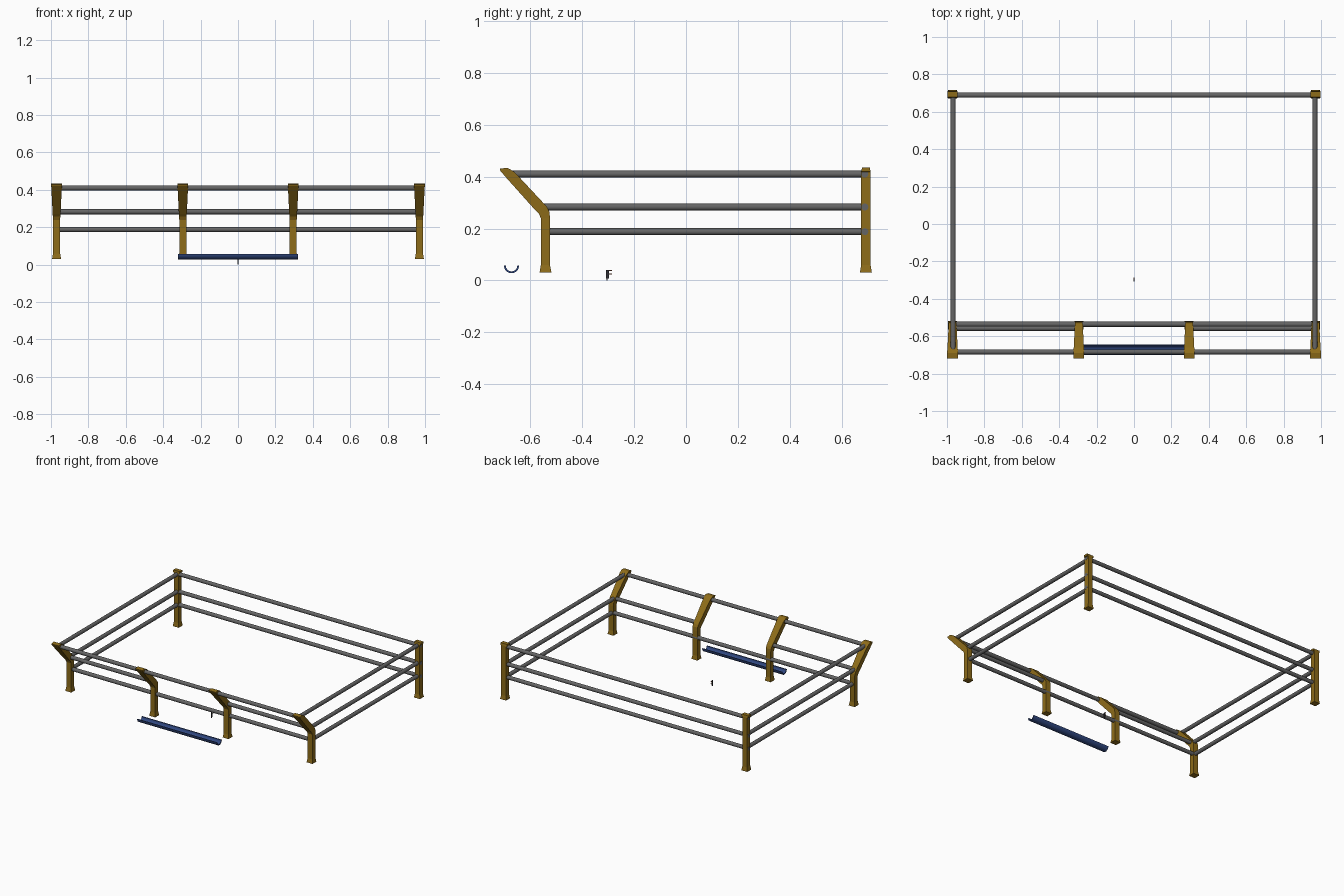
import bpy, bmesh, math
from mathutils import Vector

if "Cube" in bpy.data.objects:
    bpy.data.objects.remove(bpy.data.objects["Cube"])


def material(name, rgb):
    m = bpy.data.materials.new(name)
    m.diffuse_color = (*rgb, 1)
    m.use_nodes = True
    m.node_tree.nodes["Principled BSDF"].inputs["Base Color"].default_value = m.diffuse_color
    return m


OCHRE = material("ochre_paint", (0.27, 0.15, 0.01))
STEEL = material("steel", (0.13, 0.13, 0.13))
BLUE = material("blue_plastic", (0.03, 0.065, 0.22))
DARK = material("dark_metal", (0.03, 0.03, 0.035))
RED = material("copper", (0.35, 0.12, 0.06))


def finish(name, bm, mat, smooth=False):
    bmesh.ops.recalc_face_normals(bm, faces=bm.faces)
    me = bpy.data.meshes.new(name)
    bm.to_mesh(me)
    bm.free()
    me.materials.append(mat)
    ob = bpy.data.objects.new(name, me)
    bpy.context.collection.objects.link(ob)
    if smooth:
        bpy.ops.object.select_all(action='DESELECT')
        ob.select_set(True)
        bpy.context.view_layer.objects.active = ob
        bpy.ops.object.shade_smooth_by_angle(angle=math.radians(40))
    return ob


def loft(name, rings, mat):
    bm = bmesh.new()
    loops = [[bm.verts.new(p) for p in r] for r in rings]
    n = len(loops[0])
    for a, b in zip(loops, loops[1:]):
        for i in range(n):
            j = (i + 1) % n
            bm.faces.new((a[i], a[j], b[j], b[i]))
    bm.faces.new(loops[0])
    bm.faces.new(loops[-1])
    return finish(name, bm, mat)


def post(name, x, sections):
    # each section: front (y, z), back (y, z), half width
    loft(name, [[(x - w, *f), (x + w, *f), (x + w, *b), (x - w, *b)]
                for f, b, w in sections], OCHRE)


def rail(name, a, b, r=0.0135):
    a, b = Vector(a), Vector(b)
    bm = bmesh.new()
    bmesh.ops.create_cone(bm, cap_ends=True, segments=16, radius1=r, radius2=r,
                          depth=(b - a).length)
    q = (b - a).to_track_quat('Z', 'Y')
    for v in bm.verts:
        v.co = q @ v.co + (a + b) / 2
    finish(name, bm, STEEL, True)


def box(name, c, s, mat):
    bm = bmesh.new()
    bmesh.ops.create_cube(bm, size=1)
    for v in bm.verts:
        v.co = Vector(c) + Vector(v.co[i] * s[i] for i in range(3))
    finish(name, bm, mat)


# straight back posts and cranked front posts
back = [((0.693 - d, z), (0.693 + d, z), w) for z, d, w in
        [(0.03, 0.023, 0.024), (0.06, 0.018, 0.019), (0.418, 0.018, 0.019),
         (0.42, 0.018, 0.026), (0.435, 0.015, 0.026)]]
front = [((-0.564, 0.03), (-0.518, 0.03), 0.024),
         ((-0.559, 0.06), (-0.524, 0.06), 0.019),
         ((-0.559, 0.24), (-0.524, 0.24), 0.019),
         ((-0.567, 0.257), (-0.526, 0.265), 0.020),
         ((-0.58, 0.27), (-0.535, 0.283), 0.021),
         ((-0.69, 0.393), (-0.66, 0.417), 0.027),
         ((-0.715, 0.422), (-0.682, 0.431), 0.029),
         ((-0.718, 0.43), (-0.69, 0.434), 0.029)]
for x in (-0.97, 0.97):
    post("back_post", x, back)
for x in (-0.97, -0.295, 0.295, 0.97):
    post("front_post", x, front)

# back and side rails, three levels
for z, y0 in ((0.188, -0.54), (0.283, -0.555), (0.41, -0.67)):
    rail("back_rail", (-0.99, 0.689, z), (0.99, 0.689, z))
    for x in (-0.967, 0.967):
        rail("side_rail", (x, y0, z), (x, 0.693, z))

# front rails: middle level leaves a feeding gap
rail("front_low_rail", (-0.97, -0.536, 0.188), (0.97, -0.536, 0.188))
rail("front_top_rail", (-0.97, -0.684, 0.41), (0.97, -0.684, 0.41))
for s in (-1, 1):
    rail("front_mid_rail", (0.295 * s, -0.558, 0.283), (0.97 * s, -0.558, 0.283))

# half pipe feed trough
bm = bmesh.new()
N = 16
arc = [math.pi + math.pi * i / N for i in range(N + 1)]
prof = [(-0.672 + r * math.cos(a), 0.057 + r * math.sin(a))
        for r, seq in ((0.029, arc), (0.022, arc[::-1])) for a in seq]
ends = [[bm.verts.new((x, y, z)) for y, z in prof] for x in (-0.32, 0.32)]
n = len(prof)
for i in range(n):
    j = (i + 1) % n
    bm.faces.new((ends[0][i], ends[0][j], ends[1][j], ends[1][i]))
for e in ends:
    for i in range(N):
        bm.faces.new((e[i], e[i + 1], e[n - 2 - i], e[n - 1 - i]))
finish("feed_trough", bm, BLUE, True)

# small latch lying in the pen
box("latch_body", (0, -0.302, 0.024), (0.007, 0.011, 0.034), DARK)
box("latch_pin", (0, -0.304, 0.006), (0.003, 0.005, 0.012), DARK)
for z in (0.025, 0.038):
    box("latch_tab", (0, -0.292, z), (0.003, 0.012, 0.003), RED)
